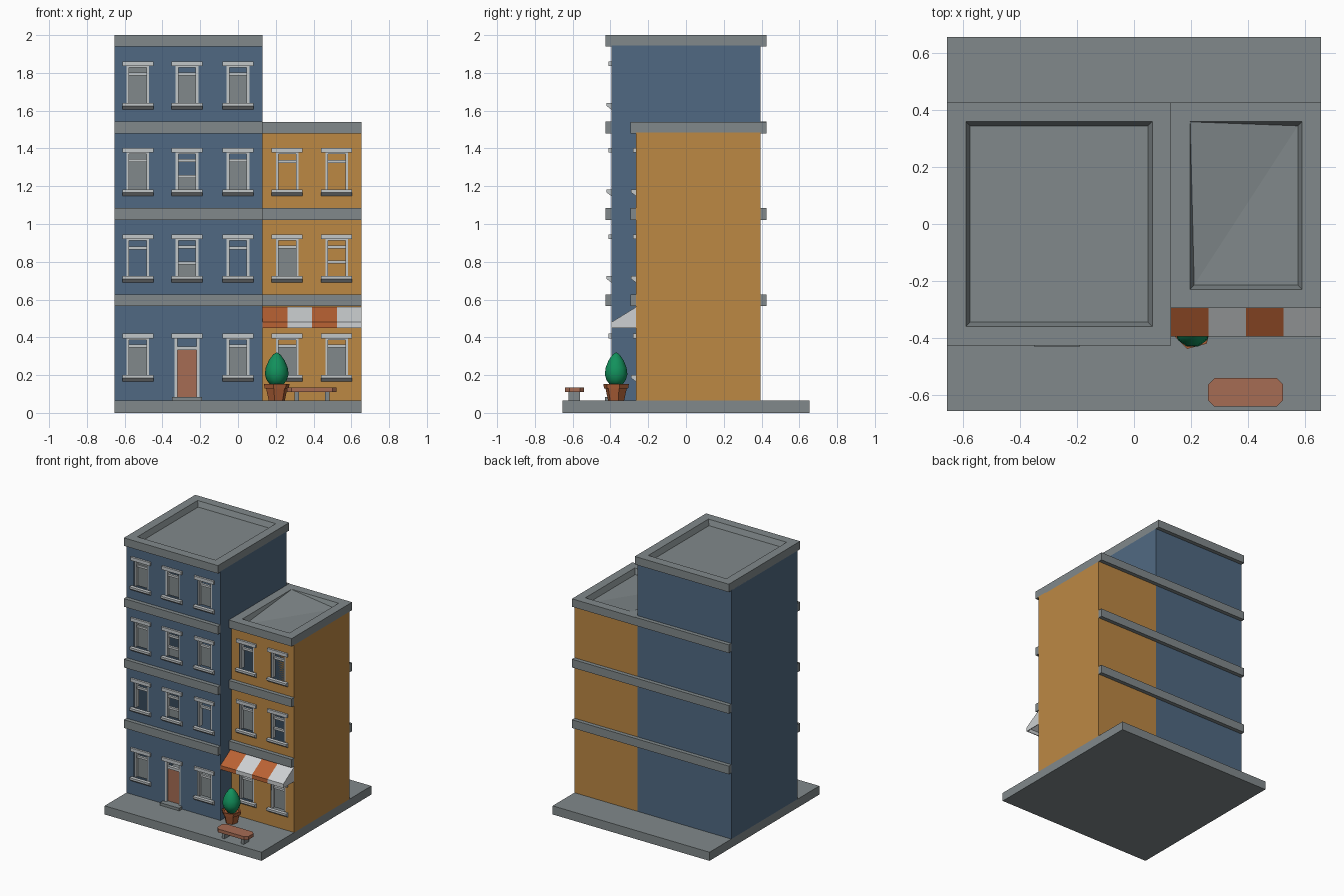
import bpy, bmesh, math

if "Cube" in bpy.data.objects:
    bpy.data.objects.remove(bpy.data.objects["Cube"])


def mat(name, r, g, b):
    m = bpy.data.materials.new(name)
    lin = [((c / 255 + 0.055) / 1.055) ** 2.4 for c in (r, g, b)]
    m.diffuse_color = (*lin, 1)
    m.use_nodes = True
    m.node_tree.nodes["Principled BSDF"].inputs["Base Color"].default_value = m.diffuse_color
    return m


BLUE = mat("blue_wall", 80, 105, 130)
OCHRE = mat("ochre_wall", 188, 136, 68)
GREY = mat("grey_stone", 129, 137, 139)
LIGHT = mat("light_trim", 194, 199, 201)
WHITE = mat("white_cloth", 205, 208, 210)
RED = mat("orange_red_cloth", 186, 98, 52)
BROWN = mat("brown_wood", 166, 108, 84)
POT = mat("terracotta", 170, 94, 54)
GREEN = mat("leaf_green", 18, 145, 92)


def build(name, parts):
    """parts: list of (verts, faces, material)"""
    verts, faces, ids, mats = [], [], [], []
    for v, f, m in parts:
        if m not in mats:
            mats.append(m)
        o = len(verts)
        verts += v
        faces += [[i + o for i in q] for q in f]
        ids += [mats.index(m)] * len(f)
    me = bpy.data.meshes.new(name)
    me.from_pydata(verts, [], faces)
    for m in mats:
        me.materials.append(m)
    for p, i in zip(me.polygons, ids):
        p.material_index = i
    ob = bpy.data.objects.new(name, me)
    bpy.context.collection.objects.link(ob)
    return ob


def prism(profile, x0, x1, m):
    """Extrude a (y, z) profile, counter-clockwise seen from +x, along x."""
    n = len(profile)
    v = [(x0, y, z) for y, z in profile] + [(x1, y, z) for y, z in profile]
    f = [[i, i + n, (i + 1) % n + n, (i + 1) % n][::-1] for i in range(n)]
    return v, f + [list(range(n))[::-1], list(range(n, 2 * n))], m


def box(x0, x1, y0, y1, z0, z1, m):
    return prism([(y0, z0), (y1, z0), (y1, z1), (y0, z1)], x0, x1, m)


def lathe(name, profile, sides, centre, m, turn=0.0):
    v, f = [], []
    for r, z in profile:
        for i in range(sides):
            a = turn + 2 * math.pi * i / sides
            v.append((centre[0] + r * math.cos(a), centre[1] + r * math.sin(a), z))
    for k in range(len(profile) - 1):
        for i in range(sides):
            j = (i + 1) % sides
            f.append([k * sides + i, k * sides + j, (k + 1) * sides + j, (k + 1) * sides + i])
    f.append(list(range(sides))[::-1])
    f.append([(len(profile) - 1) * sides + i for i in range(sides)])
    return build(name, [(v, f, m)])


BASE, H = 0.065, 0.06          # pavement top, opening half width
LOW, HIGH = 0.035, 0.23        # opening above the sill bottom
SILLS = [0.165, 0.69, 1.148, 1.606]


def shell(name, x0, x1, y0, y1, top, holes, m):
    """Hollow walls; the front is a grid with window cells left out."""
    xs = sorted({x0, x1, *[h[0] for h in holes], *[h[1] for h in holes]})
    zs = sorted({BASE, top, *[h[2] for h in holes], *[h[3] for h in holes]})
    parts = []
    for a, b in zip(xs, xs[1:]):
        for c, d in zip(zs, zs[1:]):
            mx, mz = (a + b) / 2, (c + d) / 2
            if not any(h[0] < mx < h[1] and h[2] < mz < h[3] for h in holes):
                parts.append(([(a, y0, c), (b, y0, c), (b, y0, d), (a, y0, d)], [[0, 1, 2, 3]], m))
    v = [(x, y, z) for z in (BASE, top) for x, y in ((x0, y0), (x1, y0), (x1, y1), (x0, y1))]
    parts.append((v, [[1, 2, 6, 5], [2, 3, 7, 6], [3, 0, 4, 7]], m))
    ob = build(name, parts)
    bm = bmesh.new()
    bm.from_mesh(ob.data)
    bmesh.ops.remove_doubles(bm, verts=bm.verts, dist=1e-5)
    bm.to_mesh(ob.data)
    bm.free()


def window(x, y, s, glass, bars):
    """Sill, lintel, recessed jambs, sash bars, grey panes (heights above s)."""
    p = [prism([(y, s), (y, s + LOW), (y - 0.027, s + LOW), (y - 0.027, s + 0.02)][::-1],
               x - 0.082, x + 0.082, LIGHT),
         box(x - 0.082, x + 0.082, y - 0.015, y, s + HIGH, s + 0.255, LIGHT)]
    for sx in (-1, 1):
        a, b = sorted((x + sx * H, x + sx * (H - 0.014)))
        p.append(box(a, b, y + 0.003, y + 0.035, s + LOW, s + HIGH, LIGHT))
    p.append(box(x - H, x + H, y + 0.003, y + 0.035, s + HIGH - 0.008, s + HIGH, LIGHT))
    for b in bars:
        p.append(box(x - H, x + H, y + 0.012, y + 0.03, s + b, s + b + 0.016, LIGHT))
    for g0, g1 in glass:
        p.append(box(x - H, x + H, y + 0.022, y + 0.028, s + g0, s + g1, GREY))
    build("window", p)


# pavement slab
build("pavement", [box(-0.655, 0.655, -0.655, 0.655, 0, BASE, GREY)])

# walls
BX, OX = (-0.53, -0.27, 0.0), (0.26, 0.522)
BY, OY, BACK = -0.395, -0.265, 0.395
DOOR = (-0.27 - 0.065, -0.27 + 0.065, 0.085, 0.395)
bh = [(x - H, x + H, s + LOW, s + HIGH) for s in SILLS for x in BX if not (s < 0.2 and x == -0.27)]
oh = [(x - H, x + H, s + LOW, s + HIGH) for s in SILLS[:3] for x in OX]
shell("tall_house_walls", -0.655, 0.13, BY, BACK, 1.945, bh + [DOOR], BLUE)
shell("low_house_walls", 0.13, 0.655, OY, BACK, 1.485, oh, OCHRE)

# windows: ground floor first, glass ranges and sash bars
full = ([(LOW, 0.185)], [0.18])
both = ([(LOW, HIGH)], [0.18])
half = ([(LOW, 0.1)], [0.095, 0.18])
none = ([], [0.175])
tall = [[full, None, full], [none, half, none], [both, half, full], [both, full, full]]
low = [[full, full], [full, ([], [0.1, 0.18])], [none, none]]
for s, row in zip(SILLS, tall):
    for x, kind in zip(BX, row):
        if kind:
            window(x, BY, s, *kind)
for s, row in zip(SILLS, low):
    for x, kind in zip(OX, row):
        window(x, OY, s, *kind)

# door with frame, transom and step
dx = -0.27
build("door", [
    box(dx - 0.053, dx + 0.053, BY + 0.02, BY + 0.03, 0.085, 0.335, BROWN),
    box(dx - 0.065, dx - 0.05, BY + 0.003, BY + 0.035, 0.085, 0.395, LIGHT),
    box(dx + 0.05, dx + 0.065, BY + 0.003, BY + 0.035, 0.085, 0.395, LIGHT),
    box(dx - 0.065, dx + 0.065, BY + 0.01, BY + 0.035, 0.333, 0.352, LIGHT),
    box(dx - 0.082, dx + 0.082, BY - 0.015, BY, 0.395, 0.42, LIGHT)])
build("door_step", [box(dx - 0.08, dx + 0.08, BY - 0.035, BY + 0.035, BASE, 0.085, GREY)])

# floor bands, front and back
for name, x0, x1, y, zs in (("tall_band", -0.655, 0.13, BY, (0.565, 1.022, 1.48)),
                            ("low_band", 0.13, 0.655, OY, (0.565, 1.022))):
    for z in zs:
        build(name, [box(x0, x1, y - 0.03, y, z, z + 0.062, GREY),
                     box(x0, x1, BACK, BACK + 0.03, z, z + 0.062, GREY)])


def roof(name, x0, x1, y0, y1, z0, z1, raised):
    """Parapet block with a sloped recess; one floor corner may stay raised."""
    def ring(d, z):
        return [(x0 + d, y0 + d, z), (x1 - d, y0 + d, z), (x1 - d, y1 - d, z), (x0 + d, y1 - d, z)]
    v = ring(0, z0) + ring(0, z1) + ring(0.066, z1) + ring(0.081, z1 - 0.04)
    if raised:
        v[15] = (x0 + 0.067, y1 - 0.067, z1 - 0.001)
    f = [[3, 2, 1, 0], [12, 13, 14], [12, 14, 15]]
    for k in (0, 4, 8):
        for i in range(4):
            j = (i + 1) % 4
            f.append([k + i, k + j, k + j + 4, k + i + 4])
    build(name, [(v, f, GREY)])


roof("tall_roof", -0.655, 0.13, -0.425, 0.425, 1.94, 2.0, False)
roof("low_roof", 0.13, 0.655, -0.295, 0.425, 1.48, 1.54, True)

# striped awning
parts, w = [], 0.525 / 4
for i in range(4):
    a, b = 0.13 + i * w, 0.13 + (i + 1) * w
    m = WHITE if i % 2 else RED
    parts.append(prism([(-0.395, 0.48), (-0.395, 0.45), (-0.389, 0.45), (-0.389, 0.477),
                        (OY, 0.552), (OY, 0.56)], a, b, m))
parts.append(prism([(-0.392, 0.45), (OY, 0.45), (OY, 0.556), (-0.392, 0.479)], 0.65, 0.655, WHITE))
build("awning", parts)

# potted shrub
C = (0.205, -0.37)
lathe("plant_pot", [(0.044, BASE), (0.058, 0.128), (0.066, 0.128), (0.07, 0.153), (0.058, 0.153),
                    (0.054, 0.142)], 6, C, POT, math.radians(15))
bush = lathe("shrub", [(0.03, 0.142), (0.054, 0.175), (0.063, 0.205), (0.058, 0.24), (0.042, 0.278),
                       (0.02, 0.308), (0.002, 0.32)], 10, C, GREEN)
for p in bush.data.polygons:
    p.use_smooth = True

# bench: seat with cut corners and two legs
c, X0, X1, Y0, Y1 = 0.022, 0.26, 0.522, -0.64, -0.54
pts = [(X0 + c, Y0), (X1 - c, Y0), (X1, Y0 + c), (X1, Y1 - c),
       (X1 - c, Y1), (X0 + c, Y1), (X0, Y1 - c), (X0, Y0 + c)]
v = [(x, y, z) for z in (0.11, 0.135) for x, y in pts]
f = [[i, (i + 1) % 8, (i + 1) % 8 + 8, i + 8] for i in range(8)]
build("bench_seat", [(v, f + [list(range(8))[::-1], list(range(8, 16))], BROWN)])
for x in (0.312, 0.472):
    build("bench_leg", [box(x - 0.012, x + 0.012, -0.622, -0.56, BASE, 0.11, GREY)])
